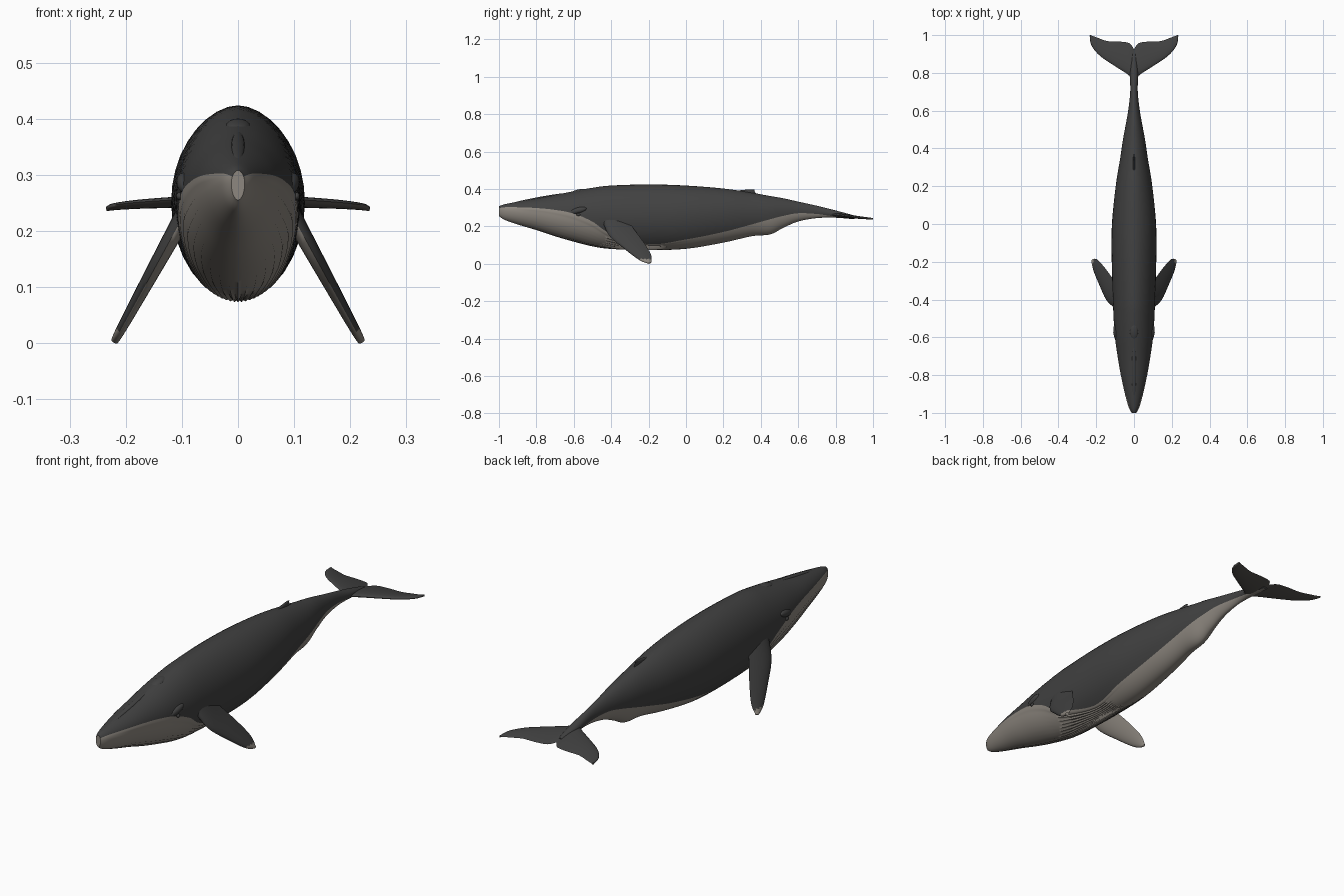
import bpy, bmesh, math
from mathutils import Vector

default_cube = bpy.data.objects.get("Cube")
if default_cube:
    bpy.data.objects.remove(default_cube, do_unlink=True)


def make_material(name, colour):
    mat = bpy.data.materials.new(name)
    mat.use_nodes = True
    mat.diffuse_color = (*colour, 1)
    mat.node_tree.nodes["Principled BSDF"].inputs["Base Color"].default_value = (*colour, 1)
    return mat


DARK = make_material("dark slate skin", (0.053, 0.053, 0.053))
PALE = make_material("pale belly skin", (0.27, 0.245, 0.215))
BROWN = make_material("grey brown fluke underside", (0.1, 0.093, 0.085))


def smooth_path(points, steps):
    """Catmull-Rom interpolation through points of any dimension."""
    pts = [points[0], *points, points[-1]]
    result = []
    for a, b, c, d in zip(pts, pts[1:], pts[2:], pts[3:]):
        for k in range(steps):
            t = k / steps
            result.append([
                q + t * ((r - p) + t * ((2 * p - 5 * q + 4 * r - s) + t * (3 * (q - r) + s - p))) / 2
                for p, q, r, s in zip(a, b, c, d)])
    return result + [list(points[-1])]


def finish(bm, name, materials, angle=50):
    bmesh.ops.remove_doubles(bm, verts=bm.verts, dist=0.0001)
    bmesh.ops.recalc_face_normals(bm, faces=bm.faces)
    mesh = bpy.data.meshes.new(name)
    bm.to_mesh(mesh)
    bm.free()
    for mat in materials:
        mesh.materials.append(mat)
    obj = bpy.data.objects.new(name, mesh)
    bpy.context.collection.objects.link(obj)
    bpy.ops.object.select_all(action="DESELECT")
    obj.select_set(True)
    bpy.context.view_layer.objects.active = obj
    bpy.ops.object.shade_smooth_by_angle(angle=math.radians(angle))
    return obj


# Body stations: y, half width, top, bottom, widest height, top of pale belly
STATIONS = [
    (-1.0, 0.012, 0.308, 0.255, 0.285, 0.297),
    (-0.97, 0.028, 0.318, 0.235, 0.285, 0.302),
    (-0.9, 0.048, 0.332, 0.21, 0.282, 0.302),
    (-0.8, 0.07, 0.35, 0.18, 0.278, 0.298),
    (-0.7, 0.087, 0.368, 0.147, 0.265, 0.288),
    (-0.6, 0.101, 0.388, 0.118, 0.255, 0.268),
    (-0.5, 0.108, 0.406, 0.093, 0.25, 0.225),
    (-0.4, 0.112, 0.418, 0.079, 0.25, 0.16),
    (-0.2, 0.118, 0.424, 0.073, 0.25, 0.105),
    (0, 0.117, 0.418, 0.08, 0.255, 0.13),
    (0.2, 0.097, 0.402, 0.113, 0.265, 0.17),
    (0.35, 0.073, 0.38, 0.147, 0.27, 0.21),
    (0.45, 0.058, 0.362, 0.157, 0.275, 0.238),
    (0.52, 0.045, 0.35, 0.192, 0.28, 0.256),
    (0.6, 0.031, 0.332, 0.226, 0.28, 0.27),
    (0.7, 0.02, 0.31, 0.244, 0.278, 0.266),
    (0.8, 0.021, 0.285, 0.246, 0.265, 0.252),
    (0.9, 0.012, 0.258, 0.238, 0.248, 0.239),
]
UPPER, LOWER = 14, 18


def body_ring(y, width, top, bottom, middle, line):
    """Half outline from the back ridge to the keel, with a point on the colour line."""
    line = min(max(line, bottom + 0.0005), top - 0.0005)
    height = top - middle if line > middle else middle - bottom
    split = math.asin(max(-0.999, min(0.999, (line - middle) / height)))
    right = math.pi / 2
    angles = [right + (split - right) * i / UPPER for i in range(UPPER)]
    angles += [split + (-right - split) * i / LOWER for i in range(LOWER + 1)]
    fade = max(0, min(1, (y + 0.97) * 8, (0.05 - y) * 4))
    points = []
    for i, a in enumerate(angles):
        rise = top - middle if a > 0 else middle - bottom
        x = width * max(0, math.cos(a)) ** 1.1
        z = middle + rise * math.sin(a)
        # Throat pleats: every second strip sits slightly inward
        if UPPER + 2 < i < UPPER + LOWER and i % 2:
            x *= 1 - 0.035 * fade
            z += (middle - z) * 0.02 * fade
        points.append((x, y, z))
    return points + [(-x, y, z) for x, y, z in points[-2:0:-1]]


bm = bmesh.new()
rings = [[bm.verts.new(p) for p in body_ring(*s)] for s in smooth_path(STATIONS, 7)]
count = len(rings[0])
for front, back in zip(rings, rings[1:]):
    for i in range(count):
        j = (i + 1) % count
        face = bm.faces.new((front[i], front[j], back[j], back[i]))
        face.material_index = int(UPPER <= i < count - UPPER)
bm.faces.new(rings[0]).material_index = 1
bm.faces.new(rings[-1])
finish(bm, "body", [DARK, PALE])


def blade(name, lead, trail, place, normal, thickness, materials, rule):
    """Lens-section fin between a leading and a trailing edge."""
    bm = bmesh.new()
    edges = list(zip(smooth_path(lead, 6), smooth_path(trail, 6)))
    across = 10
    for side in (1, -1):
        rows = []
        for n, (a, b) in enumerate(edges):
            thin = thickness * (1 - 0.65 * n / len(edges))
            row = []
            for k in range(across + 1):
                s = (k / across) ** 1.4
                bulge = thin * 1.3 * math.sqrt(s) * (1 - s)
                flat = [p + (q - p) * s for p, q in zip(a, b)]
                row.append(bm.verts.new(place(*flat) + normal * bulge * side))
            rows.append(row)
        for r, t in zip(rows, rows[1:]):
            for k in range(across):
                face = bm.faces.new((r[k], r[k + 1], t[k + 1], t[k]))
                face.material_index = rule(side, face.calc_center_median())
    return finish(bm, name, materials, 70)


# Pectoral flippers: edges as (y, z), lying in a plane sloping outward and down
FLIPPER_LEAD = [(-0.45, 0.235), (-0.41, 0.15), (-0.33, 0.08), (-0.25, 0.02), (-0.2, 0.001)]
FLIPPER_TRAIL = [(-0.31, 0.24), (-0.285, 0.195), (-0.23, 0.12), (-0.188, 0.05), (-0.185, 0.008)]

# Tail flukes: edges as (x, y)
FLUKE_LEAD = [(0, 0.74), (0.025, 0.785), (0.1, 0.835), (0.18, 0.89), (0.225, 0.945), (0.235, 0.998)]
FLUKE_TRAIL = [(0, 0.925), (0.025, 0.957), (0.08, 0.966), (0.14, 0.968), (0.19, 0.985), (0.23, 1.0)]

for label, sign in (("left", 1), ("right", -1)):
    blade(label + "_flipper", FLIPPER_LEAD, FLIPPER_TRAIL,
          lambda y, z: Vector((sign * (0.222 - 0.55 * z), y, z)),
          Vector((sign * 0.88, 0, 0.48)), 0.034, [DARK, PALE],
          lambda side, c: int(side < 0 or c.z < 0.025))
    blade(label + "_fluke", FLUKE_LEAD, FLUKE_TRAIL,
          lambda x, y: Vector((sign * x, y, 0.26 - 0.1 * (y - 0.8))),
          Vector((0, 0, 1)), 0.024, [DARK, BROWN],
          lambda side, c: int(side < 0))


def lump(name, location, size, tilt=0, turn=0):
    """Smooth ellipsoid swelling on the skin."""
    bpy.ops.mesh.primitive_uv_sphere_add(segments=24, ring_count=12, location=location,
                                         rotation=(tilt, 0, turn))
    obj = bpy.context.object
    obj.name = name
    obj.scale = size
    obj.data.materials.append(DARK)
    bpy.ops.object.shade_smooth_by_angle(angle=math.radians(60))


# Brow swellings over the eyes, and the eyes
for label, sign in (("left", 1), ("right", -1)):
    lump(label + "_brow", (sign * 0.095, -0.575, 0.285), (0.014, 0.045, 0.016), 0.25, -sign * 0.1)
    lump(label + "_eye", (sign * 0.104, -0.575, 0.262), (0.006, 0.01, 0.007))

# Blowhole guard, snout ridge and small hooked dorsal fin
lump("blowhole_guard", (0, -0.57, 0.386), (0.022, 0.045, 0.012), 0.18)
lump("snout_ridge", (0, -0.78, 0.35), (0.012, 0.15, 0.008), 0.18)
DORSAL_LEAD = [(0.24, 0.385), (0.3, 0.394), (0.345, 0.398), (0.365, 0.397)]
DORSAL_TRAIL = [(0.42, 0.362), (0.38, 0.372), (0.366, 0.388), (0.367, 0.396)]
blade("dorsal_fin", DORSAL_LEAD, DORSAL_TRAIL, lambda y, z: Vector((0, y, z)),
      Vector((1, 0, 0)), 0.014, [DARK], lambda side, c: 0)
